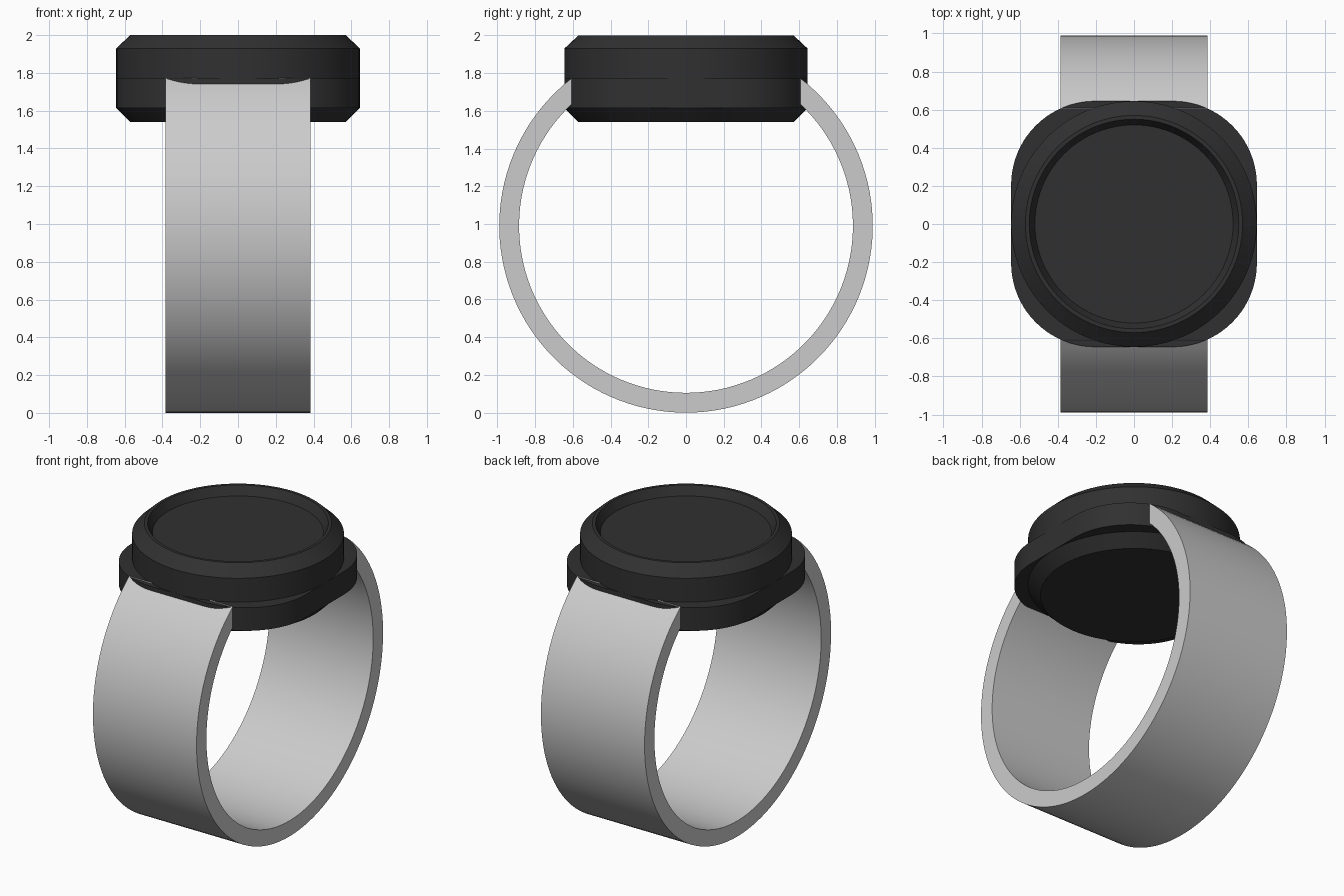
import bpy, bmesh, math

if "Cube" in bpy.data.objects:
    bpy.data.objects.remove(bpy.data.objects["Cube"])

black = bpy.data.materials.new("black_case")
black.diffuse_color = (0.03, 0.03, 0.03, 1)
black.use_nodes = True
black.node_tree.nodes["Principled BSDF"].inputs["Base Color"].default_value = black.diffuse_color


def finish(name, bm, mat=None, angle=25):
    bmesh.ops.recalc_face_normals(bm, faces=bm.faces)
    me = bpy.data.meshes.new(name)
    bm.to_mesh(me)
    bm.free()
    ob = bpy.data.objects.new(name, me)
    bpy.context.collection.objects.link(ob)
    if mat:
        me.materials.append(mat)
    bpy.ops.object.select_all(action='DESELECT')
    ob.select_set(True)
    bpy.context.view_layer.objects.active = ob
    bpy.ops.object.shade_smooth_by_angle(angle=math.radians(angle))
    return ob


def lathe(name, profile, mat, steps=96):
    bm = bmesh.new()
    vs = [bm.verts.new((r, 0, z)) for r, z in profile]
    edges = [bm.edges.new(p) for p in zip(vs, vs[1:])]
    bmesh.ops.spin(bm, geom=vs + edges, cent=(0, 0, 0), axis=(0, 0, 1),
                   angle=2 * math.pi, steps=steps)
    bmesh.ops.remove_doubles(bm, verts=bm.verts, dist=1e-4)
    return finish(name, bm, mat)


def extrude(name, outline, offset, mat=None):
    bm = bmesh.new()
    face = bm.faces.new([bm.verts.new(p) for p in outline])
    new = bmesh.ops.extrude_face_region(bm, geom=[face], use_keep_orig=True)
    moved = [g for g in new["geom"] if isinstance(g, bmesh.types.BMVert)]
    bmesh.ops.translate(bm, verts=moved, vec=offset)
    return finish(name, bm, mat)


# Round watch case: chamfered above and below, with a recessed display
lathe("watch_case", [(0, 1.54), (0.57, 1.54), (0.645, 1.615), (0.645, 1.93),
                     (0.57, 2.0), (0.55, 2.0), (0.52, 1.94), (0, 1.94)], black)

# Rounded-square plate that carries the strap ends
half, rad, n = 0.645, 0.44, 20
plate = []
for corner in range(4):
    mid = math.radians(45 + 90 * corner)
    cx = math.copysign(half - rad, math.cos(mid))
    cy = math.copysign(half - rad, math.sin(mid))
    for i in range(n + 1):
        a = math.pi / 2 * (corner + i / n)
        plate.append((cx + rad * math.cos(a), cy + rad * math.sin(a), 1.615))
extrude("strap_mount", plate, (0, 0, 0.155), black)

# Strap: open ring whose ends are cut upright against the case
outer, inner, cut, width, n = 0.99, 0.885, 0.605, 0.77, 96


def arc(r):
    start = math.asin(cut / r)
    return [(-width / 2, r * math.sin(a), outer + r * math.cos(a))
            for a in (start + (2 * math.pi - 2 * start) * i / n for i in range(n + 1))]


extrude("strap", arc(outer) + arc(inner)[::-1], (width, 0, 0))
